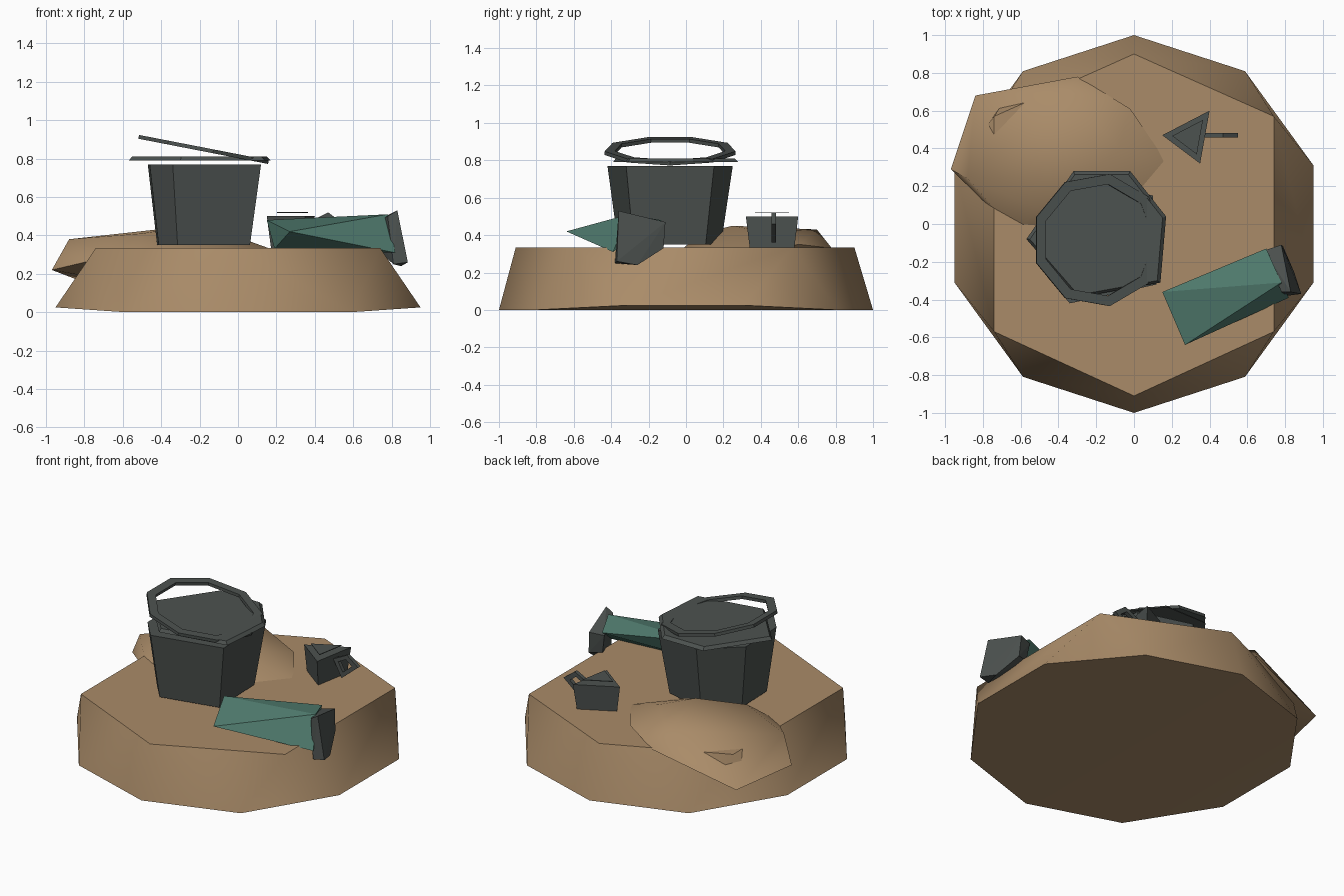
import bpy, bmesh, math
from mathutils import Vector, Matrix

cube = bpy.data.objects.get("Cube")
if cube:
    bpy.data.objects.remove(cube, do_unlink=True)


def make_material(name, color):
    material = bpy.data.materials.new(name)
    material.use_nodes = True
    material.diffuse_color = (*color, 1)
    shader = material.node_tree.nodes["Principled BSDF"]
    shader.inputs["Base Color"].default_value = (*color, 1)
    shader.inputs["Roughness"].default_value = 0.9
    return material


SAND = make_material("sand", (0.4, 0.26, 0.14))
GREEN = make_material("canvas green", (0.085, 0.21, 0.165))
IRON = make_material("dark iron", (0.073, 0.084, 0.079))


def finish(name, bm, material, smooth_angle=None):
    """Turn a bmesh into a named, coloured object."""
    bmesh.ops.recalc_face_normals(bm, faces=bm.faces[:])
    mesh = bpy.data.meshes.new(name)
    bm.to_mesh(mesh)
    bm.free()
    mesh.materials.append(material)
    obj = bpy.data.objects.new(name, mesh)
    bpy.context.collection.objects.link(obj)
    if smooth_angle:
        bpy.ops.object.select_all(action="DESELECT")
        obj.select_set(True)
        bpy.context.view_layer.objects.active = obj
        bpy.ops.object.shade_smooth_by_angle(angle=math.radians(smooth_angle))
    return obj


def hull(name, points, material, smooth_angle=None):
    """Faceted solid wrapped around a few corner points."""
    bm = bmesh.new()
    for point in points:
        bm.verts.new(point)
    result = bmesh.ops.convex_hull(bm, input=bm.verts[:])
    unused = {v for key in ("geom_interior", "geom_unused") for v in result[key]
              if isinstance(v, bmesh.types.BMVert)}
    bmesh.ops.delete(bm, geom=list(unused), context="VERTS")
    bmesh.ops.dissolve_limit(bm, angle_limit=math.radians(1),
                             verts=bm.verts[:], edges=bm.edges[:])
    return finish(name, bm, material, smooth_angle)


def level(outline, z, scale=1, center=(0, 0)):
    """Place a flat outline at one height, scaled about its center."""
    cx, cy = center
    return [(cx + (x - cx) * scale, cy + (y - cy) * scale, z) for x, y in outline]


def circle(sides, radius, start=90):
    angles = [math.radians(start) + math.tau * i / sides for i in range(sides)]
    return [(radius * math.cos(a), radius * math.sin(a)) for a in angles]


def band(name, outer, inner, offset, matrix, material):
    """Closed flat band between two outlines, given a thickness."""
    bm = bmesh.new()
    half = Vector(offset) / 2
    loops = [[bm.verts.new(matrix @ (Vector(p) + half * side)) for p in outline]
             for outline, side in ((outer, -1), (outer, 1), (inner, 1), (inner, -1))]
    count = len(outer)
    for k in range(len(loops)):
        a, b = loops[k], loops[(k + 1) % len(loops)]
        for i in range(count):
            j = (i + 1) % count
            bm.faces.new((a[i], a[j], b[j], b[i]))
    return finish(name, bm, material)


# Ground: ten-sided foot narrowing to a six-sided top
foot = [(x, y, 0.025 if abs(x) > 0.9 else 0) for x, y in circle(10, 1)]
top = [(0, 0.9), (0, -0.91)]
top += [(x, y) for x in (-0.74, 0.74) for y in (-0.57, 0.57)]
hull("ground", foot + level(top, 0.335), SAND, 50)

# Boulder-like sand mound overhanging the back corner
mound_rim = [(-0.97, 0.29, 0.22), (-0.84, 0.68, 0.17), (-0.3, 0.78, 0.33),
             (-0.02, 0.61, 0.35), (0.17, 0.33, 0.33), (0.03, 0.06, 0.3),
             (-0.5, -0.05, 0.3), (-0.63, -0.04, 0.3), (-0.3, 0.3, 0.1)]
mound_crown = [(-0.88, 0.24, 0.38), (-0.35, 0.7, 0.43), (-0.25, 0.25, 0.45),
               (-0.08, 0.4, 0.42), (-0.5, 0.08, 0.41)]
hull("sand_mound", mound_rim + mound_crown, SAND, 55)

# Cooking pot with a tapered, few-sided body
pot_center = (-0.2, -0.1)
pot = [(0.12, -0.32), (0.1, 0.15), (-0.25, 0.25),
       (-0.47, 0.05), (-0.46, -0.28), (-0.34, -0.42)]
hull("pot_body", level(pot, 0.35, 0.82, pot_center) + level(pot, 0.77), IRON)

# Thin lid floating just above the pot
lid = [(-0.32, 0.28), (-0.02, 0.28), (0.17, 0.04),
       (0.14, -0.31), (-0.3, -0.39), (-0.57, -0.08)]
hull("pot_lid", level(lid, 0.79) + level(lid, 0.81, 0.95, pot_center), IRON)

# Tilted carrying ring
tilt = Matrix.Translation((-0.19, -0.085, 0.85)) @ Matrix.Rotation(math.radians(11), 4, "Y")
band("pot_handle", level(circle(9, 0.355, 0), 0), level(circle(9, 0.3, 0), 0),
     (0, 0, 0.02), tilt, IRON)

# Three-sided mug with a loose rim plate
mug_center = (0.3, 0.46)
mug = [(0.15, 0.47), (0.4, 0.6), (0.35, 0.32)]
hull("mug_body", level(mug, 0.33, 0.85, mug_center) + level(mug, 0.5), IRON)
rim = level(mug, 0.518, 0.65, mug_center) + level(mug, 0.522, 0.65, mug_center)
hull("mug_rim", rim, IRON)

# Mug handle loop, standing upright
handle = [(0.37, 0.47), (0.47, 0.52), (0.55, 0.46), (0.43, 0.36)]
handle_center = (0.45, 0.45)
outer = [(x, 0.47, z) for x, z in handle]
inner = [(x, y, z) for x, z, y in level(handle, 0.47, 0.55, handle_center)]
band("mug_handle", outer, inner, (0, 0.025, 0), Matrix.Identity(4), IRON)

# Lantern tube: twisted three-sided prism lying on the sand
near_end = [(0.15, -0.36, 0.48), (0.27, -0.64, 0.42), (0.19, -0.42, 0.33)]
far_end = [(0.7, -0.13, 0.48), (0.78, -0.31, 0.51), (0.82, -0.39, 0.31)]
hull("canvas_tube", near_end + far_end, GREEN)

# Dark cap closing the far end of the tube
cap_outer = [(0.83, -0.36, 0.53), (0.78, -0.11, 0.47), (0.79, -0.12, 0.33),
             (0.85, -0.26, 0.24), (0.885, -0.37, 0.26)]
cap_inner = [(0.78, -0.36, 0.5), (0.69, -0.14, 0.46),
             (0.71, -0.15, 0.34), (0.81, -0.38, 0.25)]
hull("tube_cap", cap_outer + cap_inner, IRON)
